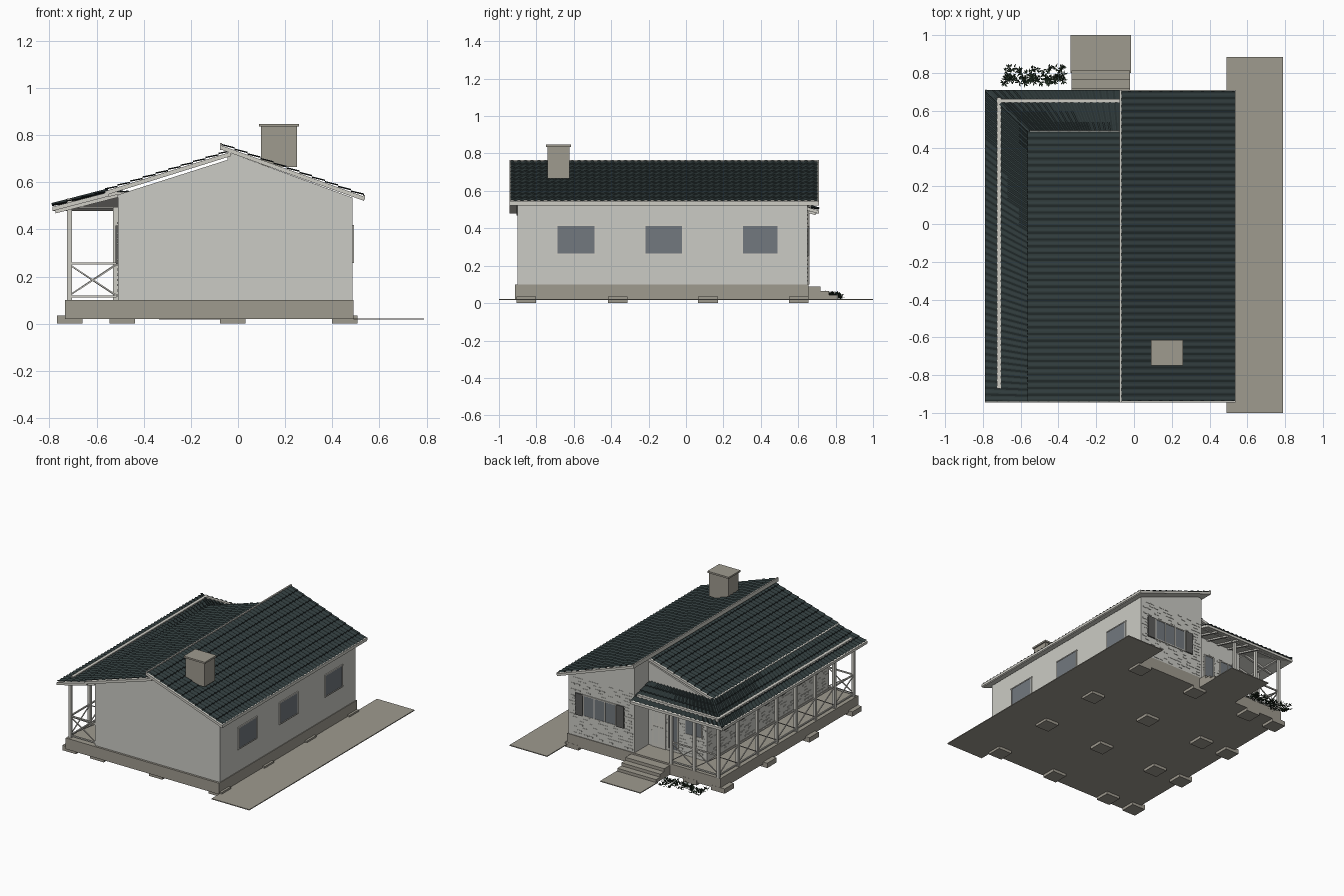
import bpy, bmesh, math, random
from mathutils import Vector as V

if "Cube" in bpy.data.objects:
    bpy.data.objects.remove(bpy.data.objects["Cube"])
random.seed(4)

def material(name, *c):
    m = bpy.data.materials.new(name)
    m.diffuse_color = (*c, 1)
    m.use_nodes = True
    m.node_tree.nodes["Principled BSDF"].inputs["Base Color"].default_value = m.diffuse_color
    return m

WALL = material("wall_plaster", .60, .60, .555)
TRIM = material("pale_trim", .62, .61, .56)
STONE = material("concrete", .345, .325, .275)
TILE = material("dark_roof_tile", .028, .042, .043)
GLASS = material("window_glass", .17, .19, .21)
SHUT = material("dark_shutter", .11, .11, .105)
LEAF = material("plant_green", .02, .035, .02)

def finish(name, bm, mat, recalc=True):
    if recalc:
        bmesh.ops.recalc_face_normals(bm, faces=bm.faces)
    me = bpy.data.meshes.new(name)
    bm.to_mesh(me)
    bm.free()
    me.materials.append(mat)
    ob = bpy.data.objects.new(name, me)
    bpy.context.collection.objects.link(ob)
    return ob

def loft(bm, a, b):
    """solid between two matching loops of points"""
    A, B = [bm.verts.new(p) for p in a], [bm.verts.new(p) for p in b]
    bm.faces.new(A)
    bm.faces.new(B[::-1])
    for i in range(len(A)):
        j = (i + 1) % len(A)
        bm.faces.new((A[j], A[i], B[i], B[j]))

def boxes(name, mat, items):
    bm = bmesh.new()
    for x0, x1, y0, y1, z0, z1 in items:
        ring = [(x0, y0), (x1, y0), (x1, y1), (x0, y1)]
        loft(bm, [(x, y, z0) for x, y in ring], [(x, y, z1) for x, y in ring])
    return finish(name, bm, mat)

def beams(name, mat, items, w):
    bm = bmesh.new()
    for p, q in items:
        p, q = V(p), V(q)
        d = (q - p).normalized()
        s = d.cross(V((0, 0, 1))).normalized() * w / 2
        u = s.cross(d).normalized() * w / 2
        ring = [s + u, s - u, -s - u, -s + u]
        loft(bm, [p + r for r in ring], [q + r for r in ring])
    return finish(name, bm, mat)

def prism(name, mat, prof, y0, y1):
    bm = bmesh.new()
    loft(bm, [(x, y0, z) for x, z in prof], [(x, y1, z) for x, z in prof])
    return finish(name, bm, mat)

def roof(name, a, b, c, d, rows):
    """a-b upper edge, d-c lower edge: pale board with wavy stepped tiles on it"""
    a, b, c, d = map(V, (a, b, c, d))
    bm = bmesh.new()
    up, dn = V((0, 0, -.004)), V((0, 0, -.022))
    loft(bm, [p + up for p in (a, b, c, d)], [p + dn for p in (a, b, c, d)])
    finish(name + "_board", bm, TRIM)
    waves = max(1, round((c - d).length / .036))
    n = waves * 6
    bm = bmesh.new()
    prev = None
    for r in range(rows):
        for t, lift in ((r / rows, 0), ((r + 1) / rows, .006)):
            L, R = a.lerp(d, t), b.lerp(c, t)
            row = []
            for i in range(n + 1):
                p = L.lerp(R, .004 + .992 * i / n)
                p.z += lift + .0035 * math.sin(i / 6 * 2 * math.pi)
                row.append(bm.verts.new(p))
            if prev:
                for i in range(n):
                    bm.faces.new((prev[i], row[i], row[i + 1], prev[i + 1]))
            prev = row
    bm.normal_update()
    if sum(f.normal.z for f in bm.faces) < 0:
        bmesh.ops.reverse_faces(bm, faces=bm.faces)
    finish(name + "_tiles", bm, TILE, False)

def wall_boxes(name, mat, axis, wall, sign, items, depth):
    """plates (u0, u1, z0, z1) fixed on a wall facing sign*axis"""
    w0, w1 = sorted((wall - .004 * sign, wall + depth * sign))
    boxes(name, mat, [(w0, w1, a, b, z, t) if axis == 'x' else (a, b, w0, w1, z, t)
                      for a, b, z, t in items])

def window(name, axis, wall, sign, u0, u1, z0, z1, panes=1, shutter=0):
    f = .007
    wall_boxes(name + "_glass", GLASS, axis, wall, sign, [(u0, u1, z0, z1)], .004)
    fr = [(u0 - f, u1 + f, z0 - f, z0), (u0 - f, u1 + f, z1, z1 + f)]
    for i in range(panes + 1):
        u = u0 + (u1 - u0) * i / panes
        fr.append((u - f / 2, u + f / 2, z0, z1))
    wall_boxes(name + "_frame", TRIM, axis, wall, sign, fr, .007)
    if shutter:
        wall_boxes(name + "_shutters", SHUT, axis, wall, sign,
                   [(u0 - f - shutter, u0 - f, z0 - f, z1 + f),
                    (u1 + f, u1 + f + shutter, z0 - f, z1 + f)], .009)

# footings, foundation, paths and steps
boxes("footings", STONE, [(x, x + .108, y, y + .106, 0, .035)
      for x in (-.768, -.545, -.077, .398) for y in (-.907, -.418, .064, .55)])
boxes("foundation", STONE, [(-.735, .49, -.915, .655, .02, .1)])
boxes("side_path", STONE, [(.49, .79, -1, .885, .017, .023)])
boxes("entry_path", STONE, [(-.335, -.015, .8, 1, .017, .023)])
boxes("entry_steps", STONE, [(-.33, -.02, .65, .72, .02, .088),
      (-.33, -.02, .72, .765, .02, .066), (-.33, -.02, .765, .812, .02, .044)])

# walls: long right half, shorter left half behind the porch
prism("right_walls", WALL, [(-.045, .1), (.485, .1), (.485, .535), (-.025, .722), (-.045, .716)], -.9, .65)
prism("left_walls", WALL, [(-.51, .1), (-.045, .1), (-.045, .695), (-.51, .547)], -.9, .49)

# scattered raised bricks on the decorated walls
def bricks(name, axis, wall, sign, u0, u1, top):
    items = []
    for k in range(int((top - .11) / .022)):
        u = u0 + .005 + random.random() * .04
        while u + .04 < u1:
            z = .115 + k * .022
            items.append((u, u + .034, z, z + .009))
            u += .04 + random.choice((0, .04, .08))
    wall_boxes(name, WALL, axis, wall, sign, items, .0025)
bricks("gable_bricks", 'y', .65, 1, -.045, .485, .53)
bricks("entry_bricks", 'y', .49, 1, -.51, -.05, .46)
bricks("porch_bricks", 'x', -.51, -1, -.9, .49, .46)

# windows and door
for i, (a, b) in enumerate(((-.69, -.485), (-.22, -.018), (.3, .492))):
    window(f"side_window_{i}", 'x', .485, 1, a, b, .265, .412)
window("gable_window", 'y', .65, 1, .105, .36, .262, .405, 3, .06)
window("entry_window", 'y', .49, 1, -.47, -.34, .26, .41, 2)
window("entry_sidelight", 'y', .49, 1, -.28, -.205, .12, .41)
for i, y in enumerate((.185, -.28, -.66)):
    window(f"porch_window_{i}", 'x', -.51, -1, y - .07, y + .07, .26, .41, 2, .035)
wall_boxes("entry_door", TRIM, 'y', .49, 1, [(-.185, -.075, .1, .42)], .006)
wall_boxes("entry_door_panels", WALL, 'y', .49, 1,
           [(u, u + .036, z, z + .12) for u in (-.172, -.124) for z in (.13, .275)], .009)

# roofs
Y0, Y1, YM = -.945, .71, .495
roof("right_roof", (-.07, Y0, .76), (-.07, Y1, .76), (.535, Y1, .543), (.535, Y0, .543), 11)
roof("left_roof", (-.03, Y0, .733), (-.03, YM, .733), (-.565, YM, .566), (-.565, Y0, .566), 10)
roof("porch_roof", (-.55, Y0, .562), (-.55, YM - .01, .562), (-.788, Y1, .5), (-.788, Y0, .5), 4)
roof("entry_roof", (-.55, YM - .01, .562), (-.05, YM - .01, .562), (-.05, Y1, .5), (-.788, Y1, .5), 4)
boxes("ridge_trim", TRIM, [(-.077, -.067, Y0, Y1, .738, .766)])
boxes("eave_trim", TRIM, [(.53, .538, Y0, Y1, .528, .545)])
beams("hip_ridge", TILE, [((-.555, .49, .566), (-.786, .708, .506))], .012)

# porch rafters
ys = [-.9 + i * .14 for i in range(11)]
xs = [-.5 + i * .09 for i in range(5)]
beams("porch_rafters", TRIM, [((-.51, y, .543), (-.775, y, .475)) for y in ys]
      + [((x, .49, .536), (x, .695, .477)) for x in xs], .014)

# porch beams, posts and cross-braced railing
PX, PY = -.715, .65
boxes("porch_beams", TRIM, [(-.726, -.704, -.87, .67, .49, .532),
                            (-.704, -.07, .642, .662, .49, .53)])
pts = [(PX, PY - i * .22) for i in range(8)]
front = [(PX, PY - .005), (-.52, PY - .005), (-.335, PY - .005)]
back = [(PX, -.89), (-.515, -.89)]
posts = pts + front[1:]
boxes("porch_posts", TRIM, [(x - .01, x + .01, y - .01, y + .01, .1, .495) for x, y in posts])
rails, braces = [], []
for path in (pts, front, back):
    for (x0, y0), (x1, y1) in zip(path, path[1:]):
        for z in (.116, .255):
            rails.append(((x0, y0, z), (x1, y1, z)))
        braces.append(((x0, y0, .12), (x1, y1, .25)))
        braces.append(((x0, y0, .25), (x1, y1, .12)))
beams("railing_rails", TRIM, rails, .009)
beams("railing_braces", TRIM, braces, .006)

# chimney
boxes("chimney", STONE, [(.098, .25, -.74, -.622, .665, .838)])
boxes("chimney_cap", STONE, [(.089, .259, -.748, -.614, .836, .848)])

# shrubs beside the steps
bm = bmesh.new()
for _ in range(75):
    c = V((random.uniform(-.7, -.37), random.uniform(.745, .83), random.uniform(.02, .045)))
    for _ in range(7):
        d = V((random.uniform(-1, 1), random.uniform(-1, 1), random.uniform(0, .9))).normalized() * .026
        s = d.cross(V((0, 0, 1))).normalized() * .004
        bm.faces.new([bm.verts.new(p) for p in (c, c + d * .5 + s, c + d, c + d * .5 - s)])
finish("shrubs", bm, LEAF, False)
